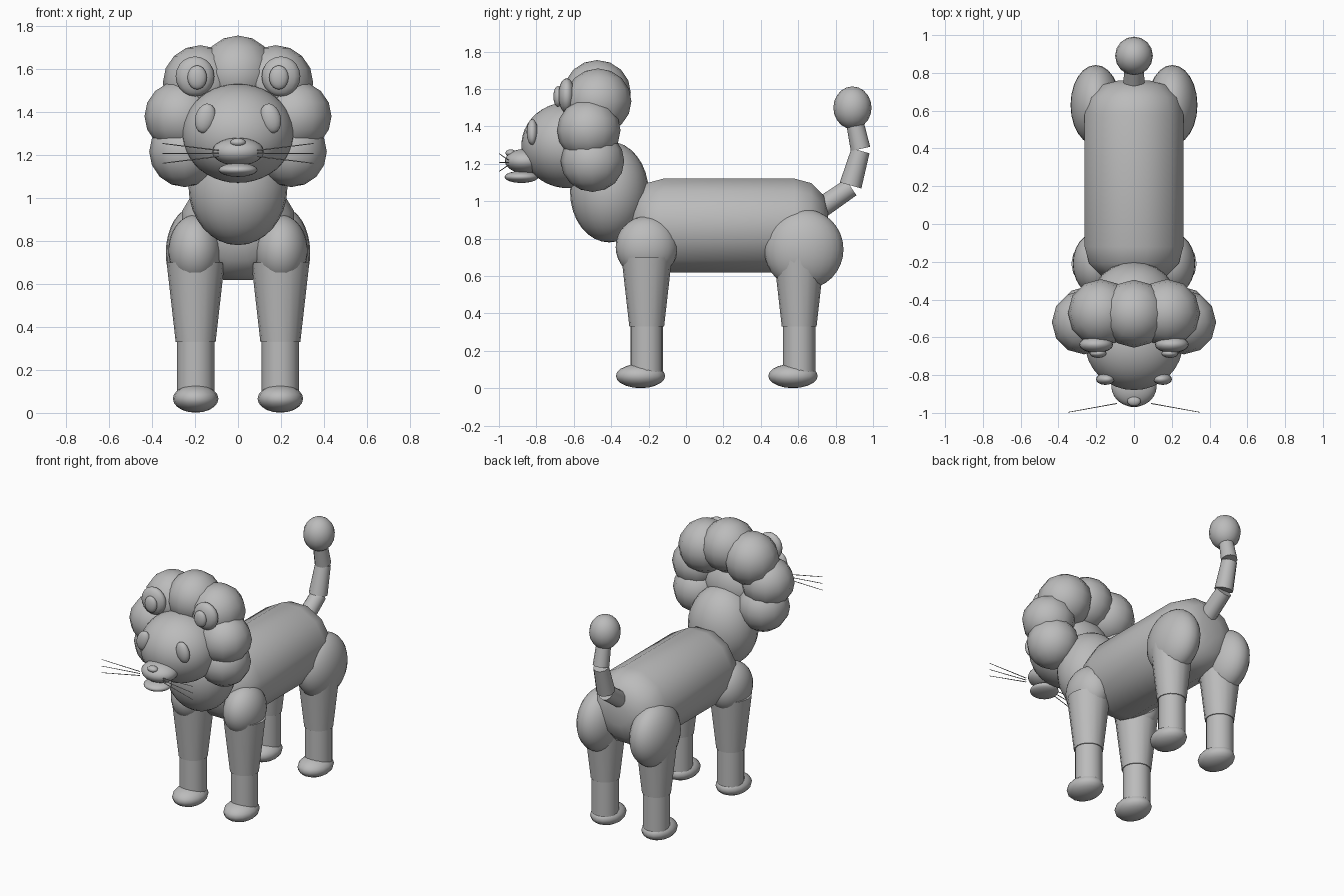
import bpy
import bmesh
from math import radians
from mathutils import Vector, Matrix

cube = bpy.data.objects.get("Cube")
if cube:
    bpy.data.objects.remove(cube, do_unlink=True)

grey = bpy.data.materials.new("plain_grey")
grey.use_nodes = True
COLOUR = (0.5, 0.5, 0.5, 1)
grey.diffuse_color = COLOUR
grey.node_tree.nodes["Principled BSDF"].inputs["Base Color"].default_value = COLOUR


def finish(name, bm):
    """Turn a bmesh into a smooth-shaded object with sharp rims."""
    mesh = bpy.data.meshes.new(name)
    bm.to_mesh(mesh)
    bm.free()
    mesh.materials.append(grey)
    mesh.shade_smooth()
    mesh.set_sharp_from_angle(angle=radians(50))
    obj = bpy.data.objects.new(name, mesh)
    bpy.context.collection.objects.link(obj)
    return obj


def ball(name, centre, radii, sides=24, tilt=0):
    """Ellipsoid, optionally tilted about the y axis."""
    bm = bmesh.new()
    place = (Matrix.Translation(centre) @ Matrix.Rotation(radians(tilt), 4, "Y")
             @ Matrix.Diagonal((*radii, 1)))
    bmesh.ops.create_uvsphere(bm, u_segments=sides, v_segments=sides * 2 // 3,
                              radius=1, matrix=place)
    return finish(name, bm)


def rod(name, start, end, r_start, r_end, sides=16):
    """Tapered cylinder between two points."""
    start, end = Vector(start), Vector(end)
    axis = end - start
    bm = bmesh.new()
    place = (Matrix.Translation((start + end) / 2)
             @ axis.to_track_quat("Z", "Y").to_matrix().to_4x4())
    bmesh.ops.create_cone(bm, cap_ends=True, segments=sides, radius1=r_start,
                          radius2=r_end, depth=axis.length, matrix=place)
    return finish(name, bm)


# Body: a twelve-sided barrel with rounded ends
bm = bmesh.new()
place = (Matrix.Translation((0, 0.23, 0.87)) @ Matrix.Diagonal((1.04, 1, 1, 1))
         @ Matrix.Rotation(radians(90), 4, "X") @ Matrix.Rotation(radians(15), 4, "Z"))
bmesh.ops.create_cone(bm, cap_ends=True, segments=12, radius1=0.26, radius2=0.26,
                      depth=1.06, matrix=place)
rims = [e for e in bm.edges if abs(e.verts[0].co.y - e.verts[1].co.y) < 0.01]
bmesh.ops.bevel(bm, geom=rims, offset=0.18, segments=3, profile=0.5,
                affect="EDGES", clamp_overlap=True)
finish("body", bm)

# Neck, head and face
ball("neck", (0, -0.41, 1.05), (0.23, 0.21, 0.27))
ball("head", (0, -0.63, 1.30), (0.26, 0.25, 0.23), 32)
ball("muzzle", (0, -0.86, 1.215), (0.12, 0.108, 0.065))
ball("nose", (0, -0.937, 1.258), (0.036, 0.028, 0.02), 16)
ball("lower_lip", (0, -0.88, 1.13), (0.09, 0.09, 0.032))
ball("mane_top", (0, -0.475, 1.58), (0.175, 0.18, 0.175), 12)

for side, s in (("left", 1), ("right", -1)):
    # Eyes and ears
    ball(f"{side}_eye", (s * 0.152, -0.822, 1.37), (0.047, 0.03, 0.07), 16, -15 * s)
    ball(f"{side}_ear", (s * 0.2, -0.638, 1.565), (0.09, 0.045, 0.093), 16)
    ball(f"{side}_inner_ear", (s * 0.19, -0.685, 1.56), (0.045, 0.024, 0.056), 16)

    # Mane tufts
    ball(f"{side}_mane_upper", (s * 0.175, -0.47, 1.535), (0.175, 0.178, 0.175), 12)
    ball(f"{side}_mane_middle", (s * 0.265, -0.52, 1.38), (0.17, 0.17, 0.165), 12)
    ball(f"{side}_mane_lower", (s * 0.248, -0.5, 1.215), (0.165, 0.17, 0.165), 12)

    # Whiskers
    for i in (-1, 0, 1):
        rod(f"{side}_whisker_{i + 2}", (s * 0.09, -0.95, 1.207 + i * 0.014),
            (s * 0.35, -0.997, 1.207 + i * 0.046), 0.003, 0.002, 6)

    # Legs
    for end, y in (("front", -0.21), ("hind", 0.605)):
        x = s * 0.197
        rod(f"{side}_{end}_upper_leg", (x, y, 0.33), (x, y, 0.7), 0.093, 0.135)
        rod(f"{side}_{end}_lower_leg", (x, y, 0.06), (x, y, 0.335), 0.087, 0.087)
        ball(f"{side}_{end}_paw", (x, y - 0.033, 0.066), (0.106, 0.132, 0.065), 16)
    ball(f"{side}_shoulder", (s * 0.2, -0.21, 0.755), (0.124, 0.166, 0.165))
    ball(f"{side}_haunch", (s * 0.203, 0.63, 0.743), (0.133, 0.212, 0.215))

# Tail
rod("tail_base", (0, 0.70, 0.95), (0, 0.882, 1.075), 0.056, 0.052, 12)
rod("tail_middle", (0, 0.88, 1.085), (0, 0.933, 1.27), 0.06, 0.05, 12)
rod("tail_end", (0, 0.933, 1.28), (0, 0.903, 1.42), 0.053, 0.047, 12)
ball("tail_tuft", (0, 0.89, 1.5), (0.1, 0.102, 0.114), 16)
